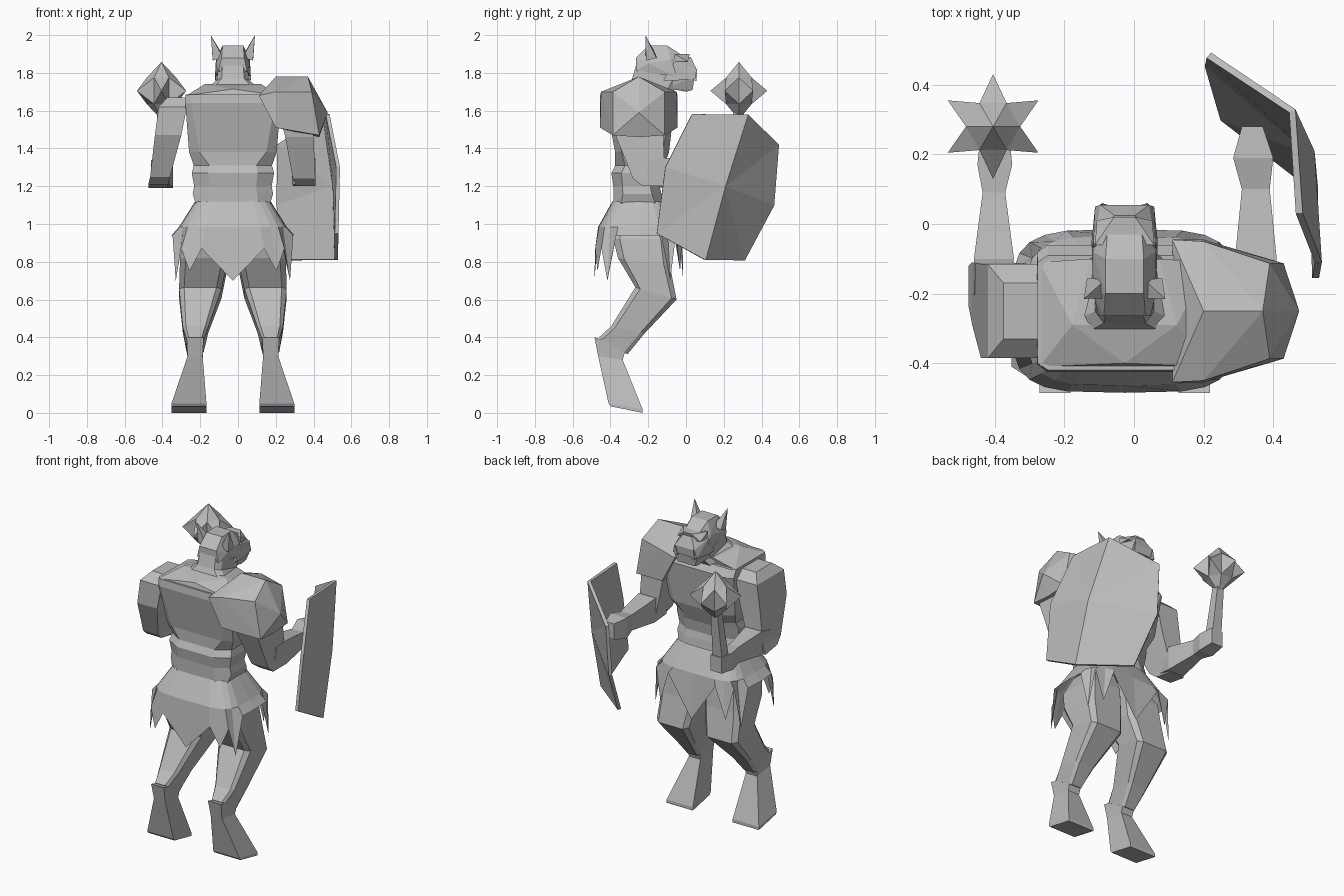
import bpy, bmesh, math
from mathutils import Vector

cube = bpy.data.objects.get("Cube")
if cube:
    bpy.data.objects.remove(cube, do_unlink=True)

grey = bpy.data.materials.new("stone_grey")
grey.use_nodes = True
COLOUR = (0.5, 0.5, 0.5, 1)
grey.diffuse_color = COLOUR
grey.node_tree.nodes["Principled BSDF"].inputs["Base Color"].default_value = COLOUR
MID = -0.027                      # body centre line
SIDES = (("left", 1), ("right", -1))


def finish(bm, name):
    bmesh.ops.recalc_face_normals(bm, faces=bm.faces)
    mesh = bpy.data.meshes.new(name)
    bm.to_mesh(mesh)
    bm.free()
    mesh.materials.append(grey)
    obj = bpy.data.objects.new(name, mesh)
    bpy.context.collection.objects.link(obj)
    return obj


def section(x0, x1, y0, z0, y1, z1, cut=0.0):
    """Box section from (y0, z0) to (y1, z1), with corners cut by a fraction."""
    if cut:
        uv = [(cut, 0), (1 - cut, 0), (1, cut), (1, 1 - cut),
              (1 - cut, 1), (cut, 1), (0, 1 - cut), (0, cut)]
    else:
        uv = [(0, 0), (1, 0), (1, 1), (0, 1)]
    return [Vector((x0 + (x1 - x0) * u, y0 + (y1 - y0) * v, z0 + (z1 - z0) * v)) for u, v in uv]


def loft(name, rings, caps=True, poke=0):
    bm = bmesh.new()
    loops = [[bm.verts.new(p) for p in ring] for ring in rings]
    n = len(loops[0])
    for a, b in zip(loops, loops[1:]):
        for i in range(n):
            j = (i + 1) % n
            bm.faces.new((a[i], a[j], b[j], b[i]))
    if caps:
        bm.faces.new(loops[0])
        bm.faces.new(loops[-1])
    bmesh.ops.recalc_face_normals(bm, faces=bm.faces)
    if poke:
        bmesh.ops.poke(bm, faces=bm.faces, offset=poke)
    return finish(bm, name)


def hull(name, points):
    bm = bmesh.new()
    for p in points:
        bm.verts.new(p)
    result = bmesh.ops.convex_hull(bm, input=bm.verts)
    loose = {g for g in result["geom_interior"] if isinstance(g, bmesh.types.BMVert)}
    bmesh.ops.delete(bm, geom=list(loose), context="VERTS")
    return finish(bm, name)


def both(rows):
    """Mirror (half width, y, z) points about the centre line."""
    return [(MID + s * w, y, z) for w, y, z in rows for s in (-1, 1)]


def spike(name, base, tip, radius):
    base, tip = Vector(base), Vector(tip)
    axis = (tip - base).normalized()
    a = axis.orthogonal().normalized()
    b = axis.cross(a)
    pts = [base + radius * (a * math.cos(t) + b * math.sin(t))
           for t in (0, math.pi / 2, math.pi, math.pi * 1.5)]
    return hull(name, pts + [tip])


# Torso: height, half width, back, front, corner cut
TORSO = [(1.1, .195, -.385, -.12, .15), (1.16, .213, -.385, -.13, .2), (1.2, .205, -.385, -.14, .2),
         (1.27, .218, -.395, -.13, .2), (1.31, .207, -.375, -.115, .2), (1.38, .232, -.375, -.09, .12),
         (1.64, .252, -.425, -.06, .06), (1.685, .25, -.42, -.09, .06)]
loft("torso", [section(MID - w, MID + w, y0, z, y1, z, c) for z, w, y0, y1, c in TORSO])
hull("shoulder_slope", both([(.245, -.41, 1.68), (.245, -.11, 1.68), (.15, -.29, 1.74), (.1, -.1, 1.72)])
     + [(MID, -.4, 1.715)])

# Neck and head
loft("neck", [section(MID - w, MID + w, y0, z0, y1, z1, .15) for w, y0, z0, y1, z1 in
              [(.15, -.31, 1.72, -.1, 1.65), (.085, -.285, 1.77, -.06, 1.71),
               (.078, -.265, 1.84, -.03, 1.76)]])
hull("skull", both([(.06, -.265, 1.88), (.075, -.265, 1.81), (.055, -.2, 1.945), (.055, -.1, 1.945),
                    (.09, -.2, 1.85), (.09, -.08, 1.87), (.095, -.05, 1.78), (.05, -.03, 1.9)]))
hull("muzzle", both([(.09, -.06, 1.86), (.03, .025, 1.885), (.07, .055, 1.82),
                     (.085, .05, 1.77), (.095, -.05, 1.76), (.09, -.12, 1.76)]))
hull("jaw", both([(.08, -.13, 1.78), (.085, .045, 1.78), (.06, .035, 1.71),
                  (.055, 0, 1.7), (.07, -.1, 1.72)]))
hull("brow", both([(.085, -.06, 1.9), (.03, .02, 1.9), (.08, .01, 1.86), (.085, -.06, 1.86)]))
for side, s in SIDES:
    spike(side + "_ear", (MID + s * .08, -.185, 1.88), (MID + s * .117, -.215, 2), .04)
    spike(side + "_tusk", (MID + s * .06, .045, 1.76), (MID + s * .065, .06, 1.83), .015)

# Ragged skirt on a boxy plan, its zigzag hem open over the hips
def skirt_ring(rx, ry, height):
    n = 24
    ring = []
    for i in range(n):
        t = 2 * math.pi * i / n
        c, s = [math.copysign(abs(v) ** .5, v) for v in (math.cos(t), math.sin(t))]
        ring.append((MID + rx * c, ry * s - .25, height(i, math.sin(t))))
    return ring


def hem(i, s):
    if abs(s) < .3:
        return .94
    if i % 2:
        return .87 if s < 0 else .95
    return .7 if i % 4 == 2 else .75


loft("skirt", [skirt_ring(.2, .14, lambda i, s: 1.12),
               skirt_ring(.285, .215, lambda i, s: .985),
               skirt_ring(.325, .235, hem)], caps=False)

# Legs: inner, outer, back y z, front y z
LEG = [(.02, .2, -.36, 1.04, -.16, 1.04), (.02, .265, -.385, .92, -.1, .92),
       (.025, .28, -.36, .82, -.085, .78), (.06, .285, -.268, .665, -.05, .6),
       (.13, .265, -.395, .46, -.22, .42), (.155, .245, -.46, .4, -.31, .31)]
FOOT = [(.155, .245, -.485, .4, -.315, .355), (.16, .24, -.465, .3, -.335, .28),
        (.14, .325, -.41, .05, -.23, .02), (.14, .325, -.4, .035, -.23, 0)]
for side, s in SIDES:
    for part, rows, cut in (("leg", LEG, .12), ("foot", FOOT, 0)):
        loft(side + "_" + part, [section(MID + s * a, MID + s * b, *rest, cut)
                                 for a, b, *rest in rows])

# Arms: x range, back y z, front y z
loft("right_upper_arm", [section(*r) for r in
     [(-.375, -.27, -.33, 1.67, -.17, 1.67), (-.42, -.27, -.385, 1.62, -.115, 1.62),
      (-.44, -.3, -.385, 1.47, -.115, 1.47), (-.465, -.36, -.29, 1.25, -.11, 1.25),
      (-.475, -.37, -.24, 1.21, -.12, 1.19)]])
loft("right_forearm", [section(*r) for r in
     [(-.46, -.37, -.22, 1.22, -.2, 1.32), (-.46, -.345, -.1, 1.19, -.1, 1.34),
      (-.435, -.37, .09, 1.21, .09, 1.31)]])
loft("right_hand", [section(*r) for r in
     [(-.435, -.37, .09, 1.21, .09, 1.31), (-.45, -.35, .17, 1.2, .17, 1.31),
      (-.44, -.36, .27, 1.21, .27, 1.31)]])
loft("left_upper_arm", [section(*r) for r in
     [(.22, .4, -.385, 1.58, -.115, 1.58), (.25, .4, -.37, 1.46, -.12, 1.46),
      (.29, .41, -.28, 1.24, -.11, 1.24), (.31, .41, -.23, 1.2, -.12, 1.2)]])
loft("left_forearm", [section(*r) for r in
     [(.29, .41, -.22, 1.21, -.2, 1.34), (.29, .41, -.1, 1.2, -.1, 1.35),
      (.31, .39, .1, 1.22, .1, 1.32), (.285, .4, .19, 1.21, .19, 1.34)]])
loft("left_hand", [section(.285, .4, .19, 1.21, .19, 1.34), section(.31, .37, .28, 1.23, .28, 1.33)])

# Shoulder guard: a ridge flanked by matching front and back corners
GUARD = [(.11, .205, 1.68), (.2, .205, 1.51), (.2, .2, 1.7),
         (.39, .137, 1.7), (.43, .137, 1.47)]
hull("shoulder_guard", [(x, s * w - .25, z) for x, w, z in GUARD for s in (-1, 1)]
     + [(.2, -.25, 1.78), (.37, -.25, 1.78), (.475, -.25, 1.59), (.43, -.25, 1.46)])

# Mace, its handle leaning forward
loft("mace_handle", [section(-.405 - w, w - .405, y - w, z, y + w, z)
                     for w, y, z in ((.035, .22, 1.23), (.022, .28, 1.64))])
loft("mace_head", [[(-.405 + .078 * math.cos(k * math.pi / 3), .28 + .078 * math.sin(k * math.pi / 3), z)
                    for k in range(6)] for z in (1.635, 1.775)], poke=.083)

# Folded shield: ridge points, then the rim on either side of it
RIDGE = [(.455, .325, 1.58), (.51, .205, 1.2), (.52, .1, .81)]
REAR = [(.475, .03, 1.58), (.53, -.11, 1.3), (.522, -.155, .95)]
FORE = [(.215, .485, 1.42), (.21, .46, 1.1), (.255, .305, .81)]
bm = bmesh.new()
top, middle, bottom = [bm.verts.new(p) for p in RIDGE]
for rim in (REAR, FORE):
    path = [top] + [bm.verts.new(p) for p in rim] + [bottom]
    for a, b in zip(path, path[1:]):
        bm.faces.new((middle, a, b))
shield = finish(bm, "shield")
plate = shield.modifiers.new("thickness", "SOLIDIFY")
plate.thickness = 0.02
plate.offset = 0
